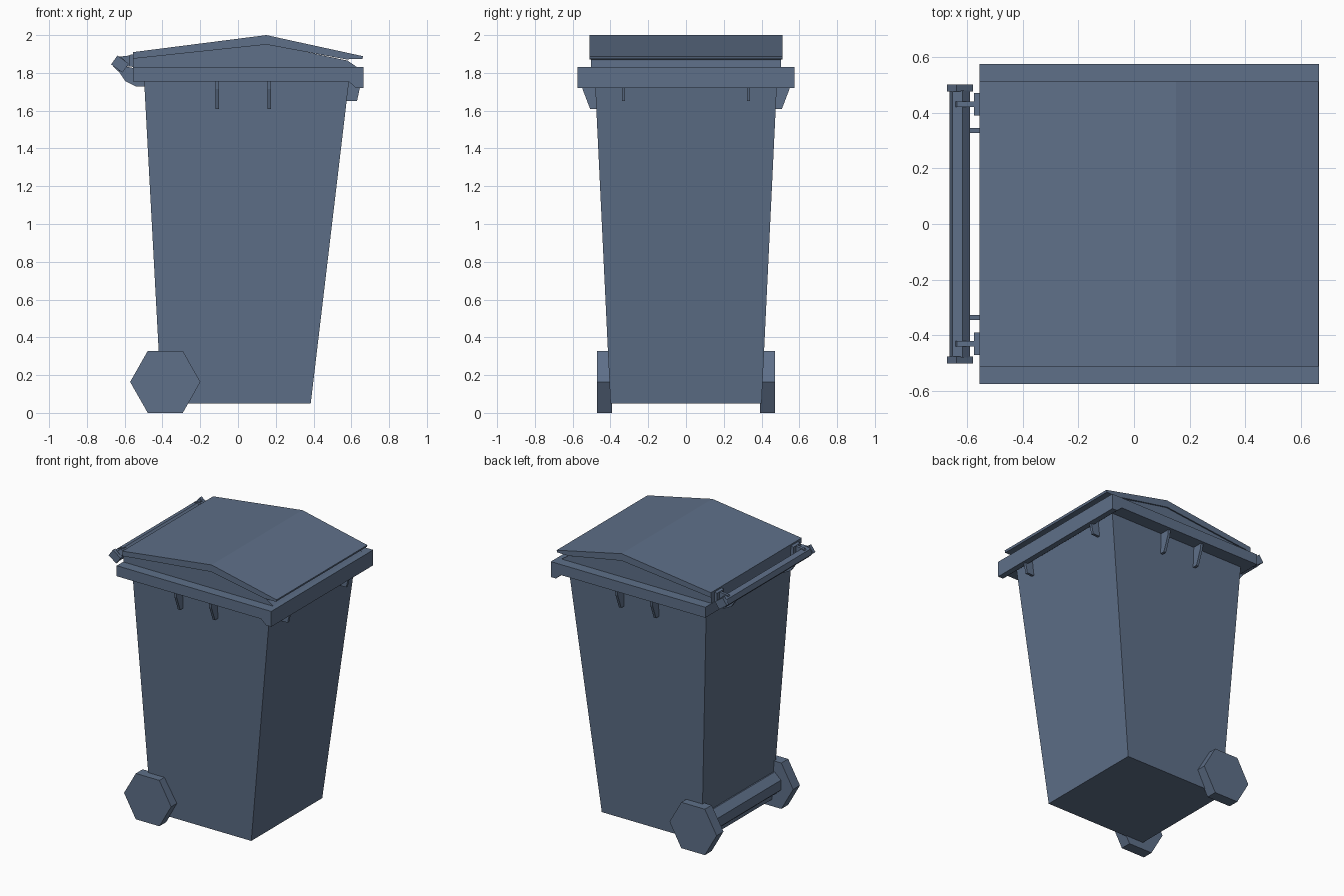
import bpy, bmesh, math

mat = bpy.data.materials.new("slate_blue_plastic")
mat.diffuse_color = (0.112, 0.16, 0.248, 1)


def finish(name, bm):
    bmesh.ops.recalc_face_normals(bm, faces=bm.faces)
    me = bpy.data.meshes.new(name)
    bm.to_mesh(me)
    bm.free()
    me.materials.append(mat)
    ob = bpy.data.objects.new(name, me)
    bpy.context.collection.objects.link(ob)
    return ob


def loft(name, rings):
    """Closed solid through matching rings of points."""
    bm = bmesh.new()
    vs = [[bm.verts.new(p) for p in r] for r in rings]
    n = len(vs[0])
    for a, b in zip(vs, vs[1:]):
        for i in range(n):
            j = (i + 1) % n
            bm.faces.new((a[i], a[j], b[j], b[i]))
    bm.faces.new(vs[0])
    bm.faces.new(vs[-1])
    return finish(name, bm)


def prism(name, xz, y0, y1):
    """Side profile (x, z) extruded along y."""
    return loft(name, [[(x, y, z) for x, z in xz] for y in (y0, y1)])


def pair(name, xz, y0, y1):
    for side, s in (("right", -1), ("left", 1)):
        prism(f"{name}_{side}", xz, s * y0, s * y1)


def rect(x0, x1, y, z):
    return [(x0, -y, z), (x1, -y, z), (x1, y, z), (x0, y, z)]


def hexagon(cx, cz, rx, rz, turn=0):
    return [(cx + rx * math.cos(math.radians(60 * i + turn)),
             cz + rz * math.sin(math.radians(60 * i + turn))) for i in range(6)]


# Tapered bin body
loft("body", [rect(-0.405, 0.385, 0.40, 0.05), rect(-0.497, 0.588, 0.482, 1.76)])

# Rim with a deeper front lip
prism("rim", [(-0.555, 1.83), (-0.555, 1.755), (0.585, 1.755), (0.625, 1.72),
              (0.665, 1.72), (0.665, 1.83)], -0.575, 0.575)

# Lid: ridged top slab over a slightly recessed skirt
prism("lid_top", [(-0.555, 1.91), (0.15, 2.0), (0.663, 1.888), (0.658, 1.873),
                  (0.57, 1.872), (0.15, 1.95), (-0.555, 1.875)], -0.512, 0.512)
prism("lid_skirt", [(-0.553, 1.825), (-0.553, 1.88), (0.15, 1.955), (0.58, 1.865),
                    (0.638, 1.825)], -0.503, 0.503)

# Ribs below the rim on both sides
for label, x in (("rear", -0.11), ("front", 0.165)):
    for side, s in (("right", -1), ("left", 1)):
        yz = [(0.46, 1.757), (0.553, 1.757), (0.548, 1.715), (0.508, 1.61), (0.46, 1.61)]
        loft(f"side_rib_{label}_{side}",
             [[(x + d, s * y, z) for y, z in yz] for d in (-0.009, 0.009)])

# Ribs below the front lip
pair("front_rib", [(0.56, 1.757), (0.63, 1.757), (0.645, 1.72), (0.63, 1.65), (0.56, 1.65)],
     0.322, 0.340)

# Rear brackets carrying the handle
pair("handle_bracket", [(-0.49, 1.757), (-0.49, 1.728), (-0.54, 1.728), (-0.597, 1.757),
                        (-0.65, 1.835), (-0.60, 1.835), (-0.55, 1.825)], 0.326, 0.344)

# Handle bar with end caps
prism("handle_bar", hexagon(-0.625, 1.845, 0.038, 0.038, 15), -0.48, 0.48)
pair("handle_end", [(-0.672, 1.845), (-0.638, 1.892), (-0.578, 1.848), (-0.612, 1.802)],
     0.475, 0.50)

# Lid hinges
pair("hinge_arm", [(-0.648, 1.86), (-0.635, 1.885), (-0.55, 1.895), (-0.55, 1.835),
                   (-0.625, 1.83)], 0.42, 0.44)
pair("hinge_plate", [(-0.574, 1.835), (-0.574, 1.895), (-0.55, 1.90), (-0.55, 1.83)],
     0.39, 0.47)

# Hexagonal wheels and axle housing
pair("wheel", hexagon(-0.385, 0.164, 0.186, 0.189), 0.393, 0.47)
prism("axle_housing", [(-0.39, 0.25), (-0.425, 0.25), (-0.475, 0.205), (-0.475, 0.135),
                       (-0.425, 0.09), (-0.39, 0.09)], -0.395, 0.395)
